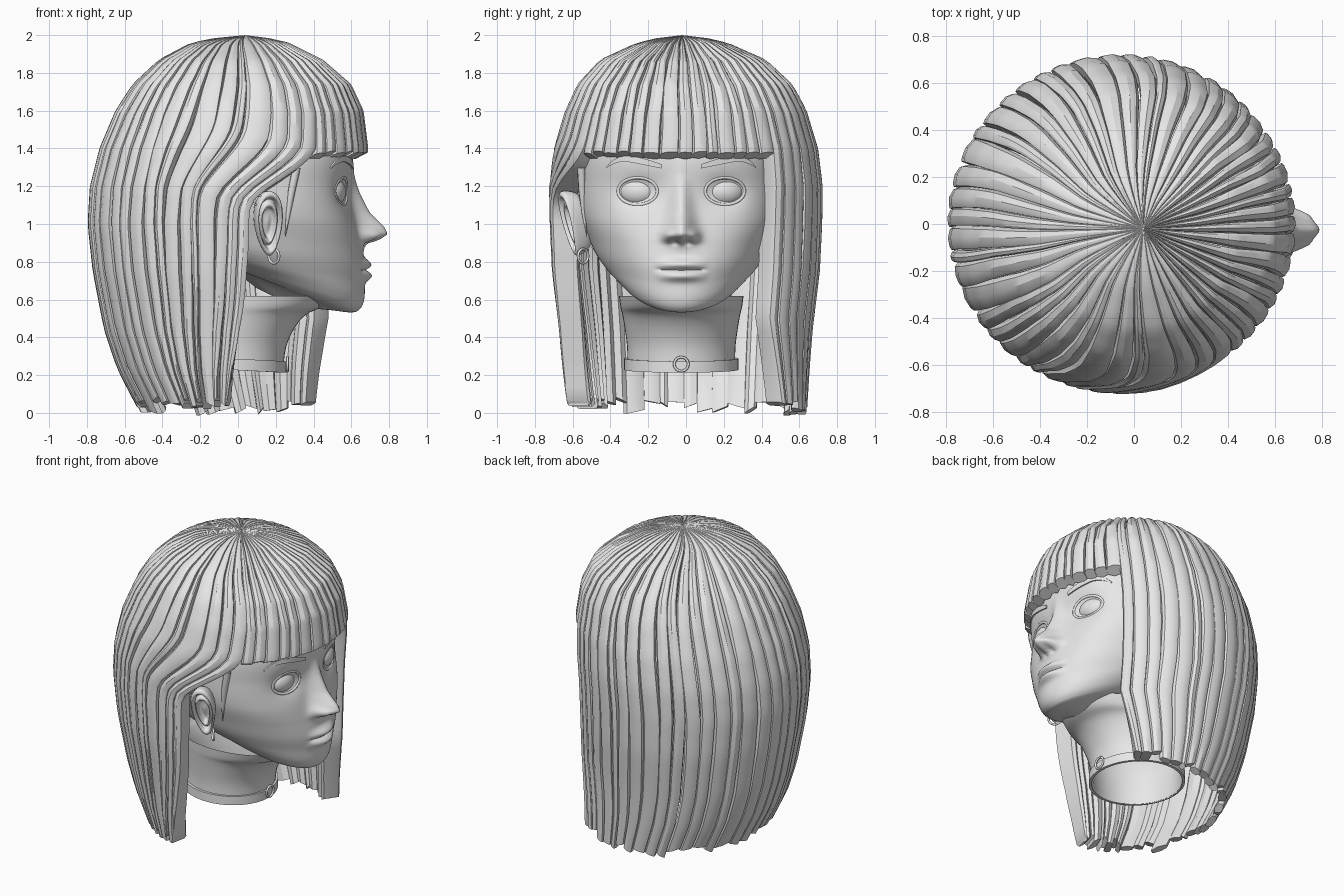
import bpy, bmesh, math, random
from math import sin, cos, pi, radians, exp
from mathutils import Vector, Matrix
from mathutils.bvhtree import BVHTree

random.seed(4)
if "Cube" in bpy.data.objects:
    bpy.data.objects.remove(bpy.data.objects["Cube"])

grey = bpy.data.materials.new("plain_grey")
grey.use_nodes = True
grey.diffuse_color = (0.8, 0.8, 0.8, 1)
grey.node_tree.nodes["Principled BSDF"].inputs["Base Color"].default_value = (0.8, 0.8, 0.8, 1)
MID = -0.025  # centre line of the face in y


def finish(obj, angle=35):
    obj.data.materials.clear()
    obj.data.materials.append(grey)
    bpy.ops.object.select_all(action='DESELECT')
    obj.select_set(True)
    bpy.context.view_layer.objects.active = obj
    bpy.ops.object.shade_smooth_by_angle(angle=radians(angle))
    return obj


def add_loft(bm, rings, caps=True, wrap=False):
    loops = [[bm.verts.new(p) for p in ring] for ring in rings]
    n = len(loops[0])
    pairs = list(zip(loops, loops[1:])) + ([(loops[-1], loops[0])] if wrap else [])
    for a, b in pairs:
        for i in range(n):
            j = (i + 1) % n
            bm.faces.new((a[i], a[j], b[j], b[i]))
    if caps and not wrap:
        bm.faces.new(loops[0])
        bm.faces.new(loops[-1])


def to_object(bm, name, angle=35):
    bmesh.ops.recalc_face_normals(bm, faces=bm.faces)
    mesh = bpy.data.meshes.new(name)
    bm.to_mesh(mesh)
    obj = bpy.data.objects.new(name, mesh)
    bpy.context.collection.objects.link(obj)
    return finish(obj, angle)


def loft(name, rings, caps=True, wrap=False, angle=35):
    bm = bmesh.new()
    add_loft(bm, rings, caps, wrap)
    return to_object(bm, name, angle)


def tube(name, points, radius, cyclic=False, taper=None):
    curve = bpy.data.curves.new(name, 'CURVE')
    curve.dimensions = '3D'
    curve.bevel_depth, curve.bevel_resolution = radius, 2
    line = curve.splines.new('POLY')
    line.points.add(len(points) - 1)
    for i, p in enumerate(points):
        line.points[i].co = (*p, 1)
        line.points[i].radius = taper[i] if taper else 1
    line.use_cyclic_u = cyclic
    obj = bpy.data.objects.new(name, curve)
    bpy.context.collection.objects.link(obj)
    bpy.ops.object.select_all(action='DESELECT')
    obj.select_set(True)
    bpy.context.view_layer.objects.active = obj
    bpy.ops.object.convert(target='MESH')
    return finish(bpy.context.view_layer.objects.active, 60)


def hoop(name, centre, radius, thick, turn):
    spin = Matrix.Rotation(turn, 3, 'Z')
    pts = [Vector(centre) + spin @ Vector((0, radius * cos(a), radius * sin(a)))
           for a in (2 * pi * i / 24 for i in range(24))]
    return tube(name, pts, thick, True)


def lerp_table(table, z):
    # table runs from high z to low z
    if z >= table[0][0]:
        return table[0][1:]
    for a, b in zip(table, table[1:]):
        if z >= b[0]:
            f = (a[0] - z) / (a[0] - b[0])
            return [p + (q - p) * f for p, q in zip(a[1:], b[1:])]
    return table[-1][1:]


def smooth_rows(rows, t):
    i = min(int(t), len(rows) - 2)
    f = t - i
    p = [rows[max(0, min(len(rows) - 1, i + k))] for k in (-1, 0, 1, 2)]
    return [b + 0.5 * f * (c - a + f * (2*a - 5*b + 4*c - d + f * (3*(b - c) + d - a)))
            for a, b, c, d in zip(*p)]


def step(v):
    v = max(0, min(1, v))
    return v * v * (3 - 2 * v)


def bell(d, width):
    return exp(-(d / width) ** 2)


# ---- head: egg of tilted rings (front z, front x, back x, half width, rise at back)
HEAD = [(1.86, .05, -.05, .05, 0), (1.8, .3, -.3, .26, 0), (1.65, .5, -.5, .45, 0),
        (1.4, .6, -.62, .54, 0), (1.2, .6, -.66, .555, 0), (1.05, .615, -.64, .542, .03),
        (.9, .65, -.58, .495, .08), (.78, .675, -.5, .455, .14), (.68, .672, -.4, .402, .2),
        (.6, .668, -.32, .35, .27), (.55, .645, -.25, .305, .3), (.532, .6, -.2, .26, .3),
        (.545, .48, -.1, .18, .26), (.56, .3, .1, .08, .1)]
NOSE = [(1.35, 0), (1.265, .012), (1.16, .045), (1.06, .085), (.985, .145), (.947, .155),
        (.915, .1), (.895, .03), (.87, .01), (.84, 0)]


def relief(y, z):
    # nose, nostril wings, nostrils, lips and eye sockets
    d = lerp_table(NOSE, z)[0] * bell(y, .045 + max(0, .1 * (1.2 - z)))
    y = abs(y)
    d += .045 * bell(y - .068, .028) * bell(z - .94, .03)
    d -= .03 * bell(y - .035, .018) * bell(z - .905, .014)
    lip = max(0, 1 - (y / .15) ** 2) ** 1.5
    d += lip * (.032 * bell(z - .787, .026) + .034 * bell(z - .724, .026))
    d -= .014 * step((.14 - y) / .03) * bell(z - .757, .008)
    d -= .04 * bell(y - .225, .11) * bell(z - 1.165, .08)
    return d


rings = []
for k in range(161):
    zf, xf, xb, w, rise = smooth_rows(HEAD, k * (len(HEAD) - 1) / 160)
    flat = 1 - .23 * step((zf - .68) / .35)  # the upper face is flatter than an oval
    ring = []
    for i in range(120):
        s = i / 60 - 1
        a = pi * s * abs(s) ** .5
        c, q = cos(a), sin(a)
        z = zf + rise * (1 - c) / 2
        if c > 0:
            c, q = c ** flat, math.copysign(abs(q) ** flat, q)
        x, y = (xf + xb) / 2 + (xf - xb) / 2 * c, w * q
        if c > 0 and k < 140:
            x += relief(y, z)
        ring.append((x, MID + y, z))
    rings.append(ring)
head = loft("head", rings, angle=80)
bm = bmesh.new()
bm.from_mesh(head.data)
surface = BVHTree.FromBMesh(bm)
bm.free()


def on_face(y, z, lift=0):
    hit = surface.ray_cast(Vector((2, y, z)), Vector((-1, 0, 0)))[0]
    return Vector((hit.x + lift, y, z))


# ---- neck and choker
def oval(z, xf, xb, w, slope=0):
    return [((xf + xb) / 2 + (xf - xb) / 2 * cos(a), MID + w * sin(a), z - slope * cos(a))
            for a in (2 * pi * i / 48 for i in range(48))]


NECK = [(.235, .24, -.33, .285), (.35, .255, -.33, .287), (.45, .3, -.34, .3),
        (.52, .36, -.36, .312), (.56, .44, -.38, .322), (.62, .5, -.4, .33)]
loft("neck", [oval(*smooth_rows(NECK, i / 4)) for i in range(21)], caps=False, angle=80)
band = [(.228, 0), (.228, .018), (.288, .018), (.288, 0)]
loft("choker", [oval(z, .238 + g, -.328 - g, .284 + g, .015) for z, g in band], wrap=True)
hoop("choker_ring", (.262, MID, .258), .037, .007, 0)

# ---- eyes, lids and brows
for side, word in ((-1, "right"), (1, "left")):
    ey, ez = MID + side * .23, 1.17
    bpy.ops.mesh.primitive_uv_sphere_add(segments=32, ring_count=20)
    eye = bpy.context.object
    eye.name = word + "_eye"
    eye.matrix_world = (Matrix.Translation(on_face(ey, ez, -.032))
                        @ Matrix.Rotation(side * .22, 4, 'Z') @ Matrix.Diagonal((.065, .1, .074, 1)))
    finish(eye, 80)
    lid = [on_face(ey + .104 * cos(a), ez + .004 + .072 * sin(a), -.004)
           for a in (2 * pi * i / 32 for i in range(32))]
    tube(word + "_eyelid", lid, .009, True)
    brow = [(.105, 1.305, .011), (.2, 1.33, .017), (.3, 1.345, .015), (.36, 1.328, .011), (.395, 1.3, .003)]
    strip = []
    for i in range(17):
        off, z, h = smooth_rows(brow, i / 4)
        y = MID + side * off
        strip.append([on_face(y, z - h, -.01), on_face(y, z - h, .009),
                      on_face(y, z + h, .009), on_face(y, z + h, -.01)])
    loft(word + "_eyebrow", strip)

# ---- ears: dished oval with raised rim, with hoops
DISH = [(.03, .005), (.4, 0), (.52, .03), (.62, .032), (.72, .012), (.84, .045), (.95, .045),
        (1, .025), (.85, -.04), (.4, -.09)]
pose = (Matrix.Translation((.155, -.585, 1.01)) @ Matrix.Rotation(radians(14), 4, 'X')
        @ Matrix.Rotation(radians(20), 4, 'Z'))
rings = []
for k in range(37):
    rho, depth = smooth_rows(DISH, k / 4)
    rings.append([pose @ Vector((rho * .088 * cos(a) * (.82 + .2 * sin(a)), -depth, rho * .175 * sin(a)))
                  for a in (2 * pi * i / 40 for i in range(40))])
loft("right_ear", rings, angle=80)
for ring in rings:
    for p in ring:
        p.y = 2 * MID - p.y
loft("left_ear", rings, angle=80)
hoop("earring", (.19, -.545, .83), .038, .007, .8)
hoop("upper_ear_ring", (.1, -.645, 1.13), .028, .005, 1.2)

# ---- hair: clumps lying on an envelope (z, front x, back x, half width)
SHELL = [(2, .04, .04, 0), (1.985, .16, -.12, .13), (1.96, .27, -.25, .24), (1.87, .45, -.42, .44),
         (1.74, .6, -.56, .57), (1.6, .665, -.65, .64), (1.4, .69, -.735, .7),
         (1.2, .685, -.785, .725), (1, .67, -.797, .722), (.75, .66, -.77, .71),
         (.44, .66, -.71, .672), (.23, .66, -.64, .655), (0, .66, -.52, .64)]
CLUMP = [(0, 0), (.14, .65), (.5, 1), (.85, .9), (1, .7)]


def hair_point(phi, z, factor):
    xf, xb, w = lerp_table(SHELL, z)
    cx = (xf + xb) / 2
    cy = -.02 * step((z - 1.6) / .4)
    return (cx + (xf - xb) / 2 * cos(phi) * factor, cy + w * sin(phi) * factor,
            1 + (z - 1) * factor if z > 1 else z)


def straight(phi, z):
    # front edge drifts outward near the tips
    return phi + 26 * max(0, .5 - z) * max(0, 1 - (phi - 42) / 60)


def swept(phi, z):
    # locks pulled back behind the ear
    k = (phi + 128) / 76
    end = -128 + 48 * k - 22 * k * max(0, 1 - z) ** 2
    return phi + (end - phi) * step((1.42 + .24 * (1 - k) - z) / (.34 + .14 * (1 - k)))


def hair(name, start, end, count, tip, path, inner, jitter):
    cuts = [start + (end - start) * (i + (random.uniform(-.25, .25) if 0 < i < count else 0)) / count
            for i in range(count + 1)]
    bm = bmesh.new()
    for lo, hi in zip(cuts, cuts[1:]):
        bottom = tip + random.uniform(0, jitter)
        slant = random.uniform(-.8, .8) * jitter
        wave = random.uniform(0, 6)
        rings = []
        for i in range(41):
            v = i / 40
            z = 2 - .0005 - (2 - bottom) * v ** 1.6 * .9995
            edge = .04 * min(1, v * 4)
            wob = 2 * sin(wave + 9 * v) * v * (1 - v)
            ring = []
            for u, h in CLUMP:
                phi = radians(path(lo + (hi - lo) * u, z) + wob)
                ring.append(hair_point(phi, z + slant * u * v ** 6, 1 - edge * (1 - h)))
            for u, h in ((1, 0), (.5, -.02), (0, 0)):
                phi = radians(path(lo + (hi - lo) * u, z) + wob)
                ring.append(hair_point(phi, z + slant * u * v ** 6, 1 - (1 - inner - h) * min(1, .2 + v * 4)))
            rings.append(ring)
        add_loft(bm, rings)
    return to_object(bm, name, 28)


hair("fringe", -52, 42, 14, 1.378, lambda phi, z: phi, .92, .008)
hair("left_front_lock", 41, 54, 2, .04, straight, .83, .04)
hair("long_hair", 54, 232, 24, .012, straight, .93, .045)
hair("swept_hair", -128, -52, 9, .02, swept, .82, .045)

# ---- small pointed lock in front of the ear
tube("sideburn", [(.31, -.555, 1.3), (.285, -.55, 1.18), (.265, -.54, 1.05), (.25, -.525, .93)],
     .022, taper=[1, .9, .55, .05])
